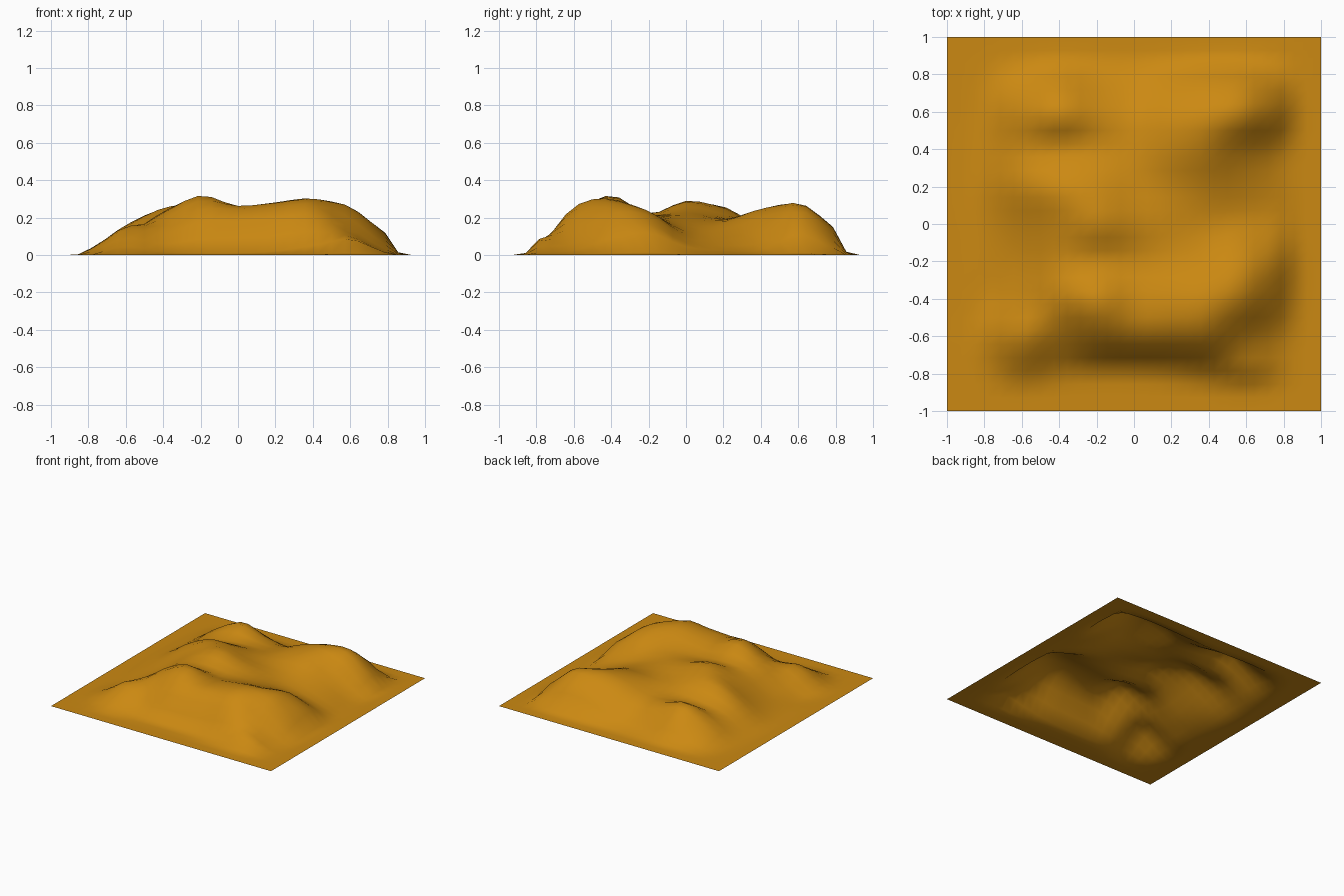
import bpy, bmesh, math

if "Cube" in bpy.data.objects:
    bpy.data.objects.remove(bpy.data.objects["Cube"])

SEG = 28            # grid faces per side
STEP = 0.2          # spacing of the surveyed spot heights

# Spot heights in hundredths; rows run back (y 0.8) to front (y -0.8), columns x -0.8 to 0.8
SPOTS = """
0  4  9  5  4  8 13 13  3
1 14 24 18 15 22 27 26 10
2 12 15 17 18 23 24 14  2
3 16 25 25 20 19 17 10  2
2 11 22 29 24 20 15 10  4
1  8 20 22 21 22 22 23 11
0 10 23 32 26 28 30 25  8
3 15 14 22 23 24 25 13  2
0  4  1  0  0  1  4  8  1
"""
ROWS = [[int(v) / 100 for v in line.split()] for line in SPOTS.strip().splitlines()][::-1]


def spot(i, j):
    return ROWS[j][i] if 0 <= i < 9 and 0 <= j < 9 else 0.0


def spline(a, b, c, d, t):
    return b + 0.5 * t * (c - a + t * (2 * a - 5 * b + 4 * c - d + t * (3 * (b - c) + d - a)))


def fade(v):
    # flat margin around the hills
    return max(0.0, min(1.0, (0.87 - abs(v)) / 0.07))


def height(x, y):
    u, v = (x + 0.8) / STEP, (y + 0.8) / STEP
    i, j = math.floor(u), math.floor(v)
    lines = [spline(*[spot(i + k, j + m) for k in (-1, 0, 1, 2)], u - i) for m in (-1, 0, 1, 2)]
    return max(0.0, spline(*lines, v - j)) * fade(x) * fade(y)


# Hilly ground sheet
bm = bmesh.new()
bmesh.ops.create_grid(bm, x_segments=SEG, y_segments=SEG, size=1)
for vert in bm.verts:
    vert.co.z = height(vert.co.x, vert.co.y)
for face in bm.faces:
    face.smooth = True
mesh = bpy.data.meshes.new("hilly_terrain")
bm.to_mesh(mesh)
bm.free()
terrain = bpy.data.objects.new("hilly_terrain", mesh)
bpy.context.collection.objects.link(terrain)

# Ochre earth
earth = bpy.data.materials.new("ochre_earth")
earth.diffuse_color = (0.60, 0.25, 0.006, 1)
earth.use_nodes = True
earth.node_tree.nodes["Principled BSDF"].inputs["Base Color"].default_value = earth.diffuse_color
mesh.materials.append(earth)
